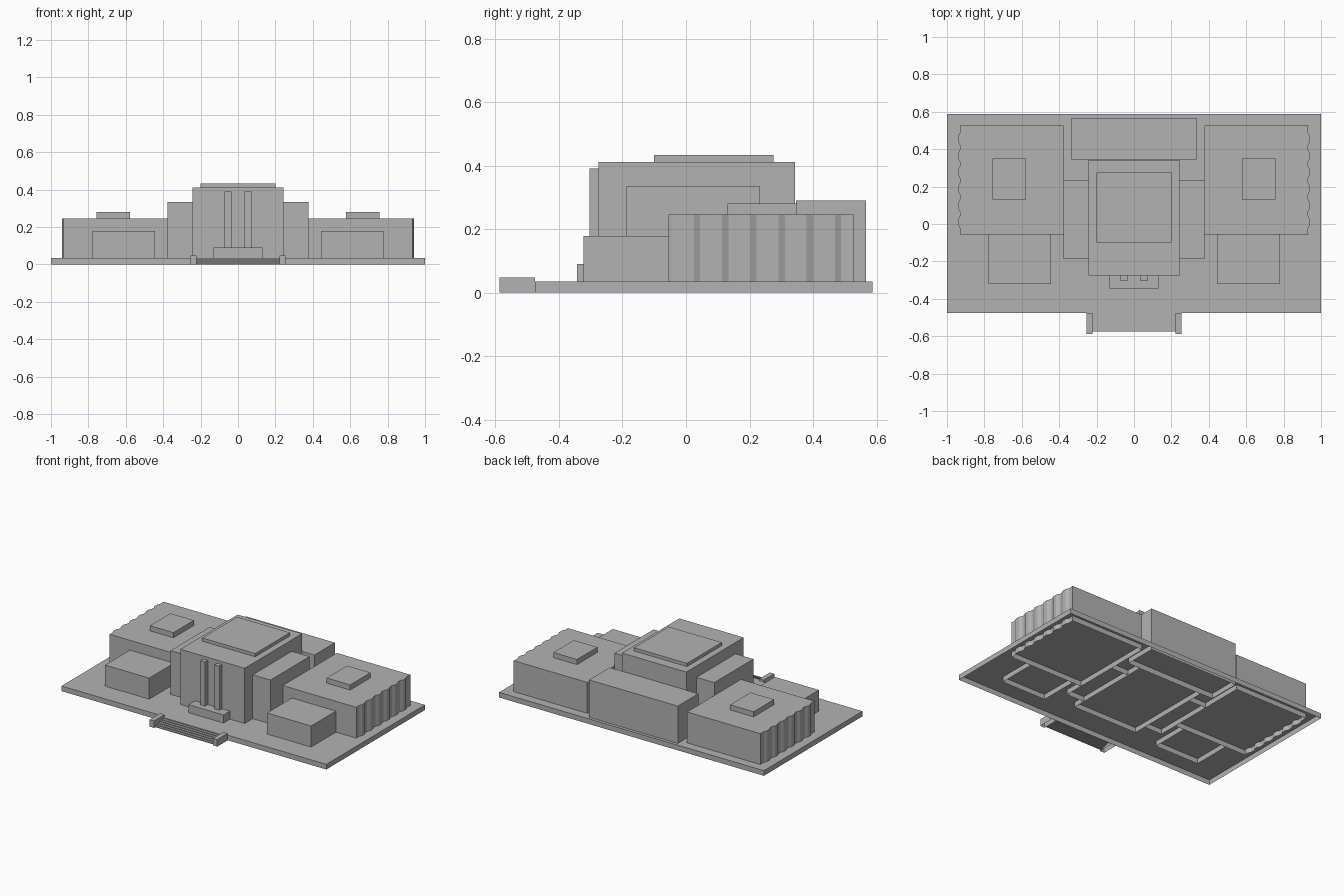
import bpy
import bmesh

if "Cube" in bpy.data.objects:
    bpy.data.objects.remove(bpy.data.objects["Cube"], do_unlink=True)

stone = bpy.data.materials.new("grey_stone")
stone.use_nodes = True
GREY = (0.45, 0.45, 0.45, 1)
stone.diffuse_color = GREY
stone.node_tree.nodes["Principled BSDF"].inputs["Base Color"].default_value = GREY


def finish(name, bm):
    bmesh.ops.recalc_face_normals(bm, faces=bm.faces[:])
    mesh = bpy.data.meshes.new(name)
    bm.to_mesh(mesh)
    bm.free()
    mesh.materials.append(stone)
    obj = bpy.data.objects.new(name, mesh)
    bpy.context.collection.objects.link(obj)
    return obj


def prism(name, outline, z0, z1):
    """Vertical walls with a roof; the underside is left open."""
    bm = bmesh.new()
    low = [bm.verts.new((x, y, z0)) for x, y in outline]
    top = [bm.verts.new((x, y, z1)) for x, y in outline]
    bm.faces.new(top)
    for i in range(len(low)):
        j = (i + 1) % len(low)
        bm.faces.new((low[i], low[j], top[j], top[i]))
    obj = finish(name, bm)
    # Roofs always face up
    if obj.data.polygons[0].normal.z < 0:
        obj.data.flip_normals()
    return obj


def block(name, x0, x1, y0, y1, z0, z1):
    return prism(name, [(x0, y0), (x1, y0), (x1, y1), (x0, y1)], z0, z1)


def pair(name, x0, x1, *rest):
    block("left_" + name, x0, x1, *rest)
    block("right_" + name, -x1, -x0, *rest)


PLATE = 0.035

# Hollow base plate
block("base_plate", -1, 1, -0.475, 0.588, 0, PLATE)

# Central tower, its roof slab and rear hall
block("central_tower", -0.243, 0.243, -0.275, 0.343, 0, 0.412)
block("tower_roof_slab", -0.2, 0.2, -0.1, 0.275, 0.412, 0.434)
block("rear_hall", -0.335, 0.335, 0.346, 0.567, 0, 0.29)
pair("shoulder", 0.243, 0.377, -0.188, 0.233, 0, 0.334)

# Entrance block and the two tall pillars
block("entrance_block", -0.132, 0.132, -0.344, -0.275, PLATE, 0.09)
pair("entrance_pillar", 0.035, 0.072, -0.304, -0.275, PLATE, 0.391)

# Side wings with grooved outer walls
for side, s in (("left", 1), ("right", -1)):
    outline = [(0.377, 0.527), (0.377, -0.055), (0.932, -0.055)]
    for i in range(7):
        c = -0.034 + i * 0.0888
        if i:
            outline.append((0.94, c - 0.03))
        outline += [(0.93, c - 0.01), (0.93, c + 0.01)]
        if i < 6:
            outline.append((0.94, c + 0.03))
    outline.append((0.932, 0.527))
    prism(side + "_wing", [(s * x, y) for x, y in outline], 0, 0.246)

pair("wing_roof_box", 0.578, 0.756, 0.13, 0.35, 0.246, 0.281)
pair("front_annex", 0.445, 0.778, -0.322, -0.055, 0, 0.179)

# Front stairs between low cheek walls
pair("stair_cheek", 0.222, 0.255, -0.588, -0.475, 0, 0.048)
STEPS = 6
bm = bmesh.new()
profile = []
for i in range(STEPS):
    y = -0.575 + 0.1 * i / STEPS
    profile += [(y, PLATE * i / STEPS), (y, PLATE * (i + 1) / STEPS)]
profile.append((-0.475, PLATE))
rows = [[bm.verts.new((x, y, z)) for x in (-0.222, 0.222)] for y, z in profile]
for a, b in zip(rows, rows[1:]):
    bm.faces.new((a[0], a[1], b[1], b[0]))
finish("front_stairs", bm)
